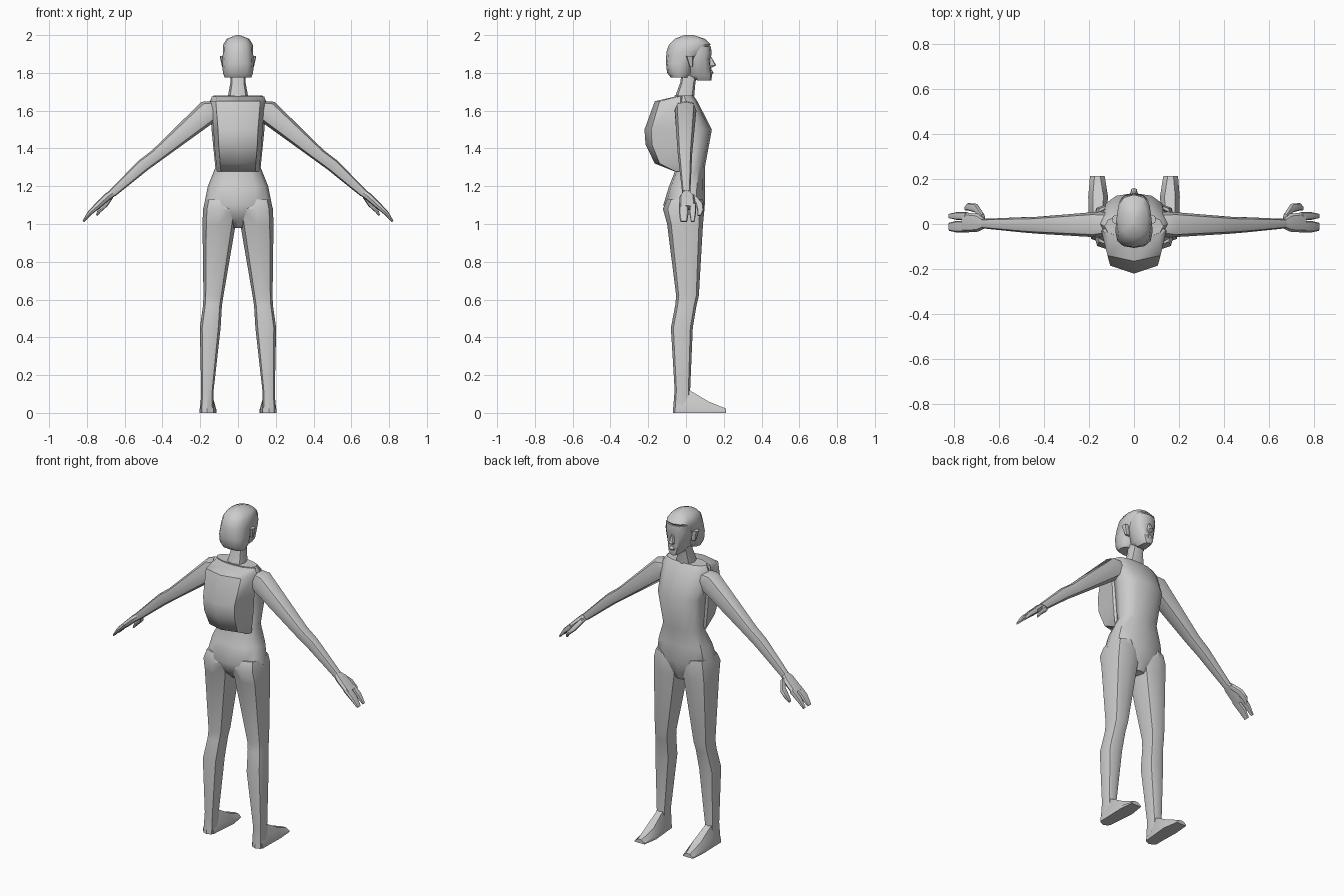
import bpy, bmesh, math
from mathutils import Vector

if "Cube" in bpy.data.objects:
    bpy.data.objects.remove(bpy.data.objects["Cube"])

grey = bpy.data.materials.new("light grey")
grey.use_nodes = True
grey.diffuse_color = (0.6, 0.6, 0.6, 1)
grey.node_tree.nodes["Principled BSDF"].inputs["Base Color"].default_value = grey.diffuse_color


def loft(name, *rings, mirror=False, crease=40):
    """Skin a row of rings, cap both ends and optionally mirror across x."""
    bm = bmesh.new()
    rows = [[bm.verts.new(point) for point in ring] for ring in rings]
    for lower, upper in zip(rows, rows[1:]):
        for i in range(len(lower)):
            bm.faces.new((lower[i - 1], lower[i], upper[i], upper[i - 1]))
    bm.faces.new(rows[0])
    bm.faces.new(rows[-1])
    bmesh.ops.recalc_face_normals(bm, faces=bm.faces)
    mesh = bpy.data.meshes.new(name)
    bm.to_mesh(mesh)
    bm.free()
    mesh.materials.append(grey)
    part = bpy.data.objects.new(name, mesh)
    bpy.context.collection.objects.link(part)
    bpy.ops.object.select_all(action='DESELECT')
    part.select_set(True)
    bpy.context.view_layer.objects.active = part
    bpy.ops.object.shade_smooth_by_angle(angle=math.radians(crease))
    if mirror:
        part.modifiers.new("mirror", 'MIRROR')


def rounded(centre, side, back, front, sides, power):
    """Rounded ring around a centre; lower power gives squarer corners."""
    points = []
    for i in range(sides):
        angle = math.tau * i / sides
        across, depth = [math.copysign(abs(k) ** power, k) if abs(k) > 1e-6 else 0
                         for k in (math.cos(angle), math.sin(angle))]
        reach = front if depth > 0 else back
        points.append(centre + side * across + Vector((0, reach * depth, 0)))
    return points


def level(z, half, back, front, x=0, widest=None, sides=8, power=0.75):
    """Horizontal section, widest halfway from back to front unless told."""
    middle = (back + front) / 2 if widest is None else widest
    return rounded(Vector((x, middle, z)), Vector((half, 0, 0)),
                   middle - back, front - middle, sides, power)


def trunk(**section):
    return level(sides=12, power=0.85, **section)


def skull(**section):
    return level(sides=12, power=0.8, **section)


def cheek(**section):
    return level(sides=12, widest=0.06, **section)


def bag(**section):
    return level(widest=-0.03, front=0, power=0.6, **section)


def across(at, thick, back, front):
    """Section square to the sloping arm, at a point (x, z)."""
    depth = (front - back) / 2
    slope = Vector((0.68, 0, 0.73))
    return rounded(Vector((at[0], back + depth, at[1])), slope * thick,
                   depth, depth, sides=8, power=0.75)


def wedge(y, inner, outer, height):
    """Section of the foot: flat sole, bevelled upper."""
    rim, bevel = height / 3, 0.02
    return [(inner, y, 0), (outer, y, 0), (outer, y, rim),
            (outer - bevel, y, height), (inner + bevel, y, height), (inner, y, rim)]


# Trunk, from crotch to collar
loft("torso",
     trunk(z=0.98, half=0.04, back=-0.04, front=0.06),
     trunk(z=1.03, half=0.13, back=-0.09, front=0.08),
     trunk(z=1.1, half=0.18, back=-0.12, front=0.1),
     trunk(z=1.2, half=0.16, back=-0.09, front=0.1),
     trunk(z=1.3, half=0.12, back=-0.05, front=0.1),
     trunk(z=1.5, half=0.14, back=-0.06, front=0.137),
     trunk(z=1.65, half=0.15, back=-0.06, front=0.06),
     trunk(z=1.68, half=0.13, back=-0.06, front=0.04))

# Neck, leaning forward
loft("neck",
     level(z=1.64, half=0.06, back=-0.07, front=0.04),
     level(z=1.75, half=0.04, back=-0.03, front=0.05),
     level(z=1.83, half=0.04, back=-0.02, front=0.07))

# Hair, a bob that is open towards the face
loft("hair",
     skull(z=1.775, half=0.07, back=-0.08, front=0.01),
     skull(z=1.8, half=0.08, back=-0.1, front=0.03),
     skull(z=1.85, half=0.083, back=-0.106, front=0.04),
     skull(z=1.91, half=0.08, back=-0.104, front=0.1),
     skull(z=1.95, half=0.078, back=-0.09, front=0.13),
     skull(z=1.98, half=0.06, back=-0.06, front=0.1),
     skull(z=2, half=0.01, back=-0.01, front=0.04))

# Face, tapering to the chin
loft("face",
     cheek(z=1.76, half=0.026, back=0.06, front=0.134),
     cheek(z=1.785, half=0.045, back=0, front=0.138),
     cheek(z=1.875, half=0.07, back=0, front=0.128),
     cheek(z=1.9, half=0.07, back=0, front=0.136),
     cheek(z=1.94, half=0.07, back=0, front=0.132))
loft("nose",
     level(z=1.825, half=0.012, back=0.11, front=0.132),
     level(z=1.84, half=0.016, back=0.11, front=0.16),
     level(z=1.885, half=0.006, back=0.11, front=0.134), crease=20)
loft("lips",
     level(z=1.79, half=0.014, back=0.11, front=0.138),
     level(z=1.803, half=0.02, back=0.11, front=0.146),
     level(z=1.815, half=0.01, back=0.11, front=0.136), crease=20)
loft("ears",
     level(z=1.83, x=0.07, half=0.014, back=0.02, front=0.035),
     level(z=1.89, x=0.08, half=0.017, back=0, front=0.04), mirror=True)

# Backpack
loft("backpack",
     bag(z=1.278, half=0.112, back=-0.06),
     bag(z=1.32, half=0.116, back=-0.165),
     bag(z=1.42, half=0.126, back=-0.214),
     bag(z=1.5, half=0.13, back=-0.22),
     bag(z=1.65, half=0.145, back=-0.165),
     bag(z=1.675, half=0.14, back=-0.055), crease=45)

# Arms
shoulder, elbow, wrist, knuckles = (0.15, 1.6), (0.43, 1.364), (0.665, 1.163), (0.755, 1.085)
loft("arms",
     across((0.1, 1.61), thick=0.055, back=-0.05, front=0.05),
     across(shoulder, thick=0.064, back=-0.06, front=0.055),
     across(elbow, thick=0.036, back=-0.043, front=0.032),
     across((0.5, 1.312), thick=0.035, back=-0.037, front=0.03),
     across(wrist, thick=0.022, back=-0.02, front=0.023), mirror=True)

# Hands: palm, two finger groups and thumb
loft("palms",
     across(wrist, thick=0.02, back=-0.02, front=0.025),
     across((0.69, 1.145), thick=0.02, back=-0.034, front=0.045),
     across(knuckles, thick=0.017, back=-0.038, front=0.052), mirror=True)
for name, back, front in (("index_fingers", 0.018, 0.053), ("outer_fingers", -0.038, 0.014)):
    loft(name,
         across((0.74, 1.098), thick=0.016, back=back, front=front),
         across((0.785, 1.058), thick=0.013, back=back, front=front),
         across((0.82, 1.013), thick=0.005, back=back + 0.008, front=front - 0.008),
         mirror=True)
loft("thumbs",
     across((0.67, 1.15), thick=0.014, back=0.01, front=0.045),
     across((0.7, 1.105), thick=0.014, back=0.05, front=0.09),
     across((0.735, 1.07), thick=0.011, back=0.06, front=0.093),
     across((0.748, 1.045), thick=0.005, back=0.06, front=0.08), mirror=True)

# Legs, from hip to heel
loft("legs",
     level(z=1.13, x=0.1, half=0.07, back=-0.1, front=0.09),
     level(z=1.08, x=0.093, half=0.092, back=-0.122, front=0.098),
     level(z=1, x=0.1, half=0.088, back=-0.1, front=0.09),
     level(z=0.62, x=0.13, half=0.053, back=-0.052, front=0.068),
     level(z=0.57, x=0.135, half=0.05, back=-0.057, front=0.056),
     level(z=0.45, x=0.147, half=0.055, back=-0.08, front=0.036),
     level(z=0.12, x=0.162, half=0.033, back=-0.06, front=0.022),
     level(z=0, x=0.164, half=0.036, back=-0.07, front=0.03), mirror=True)

# Feet
loft("feet",
     wedge(y=-0.05, inner=0.13, outer=0.2, height=0.06),
     wedge(y=0.01, inner=0.125, outer=0.2, height=0.125),
     wedge(y=0.12, inner=0.115, outer=0.203, height=0.06),
     wedge(y=0.213, inner=0.13, outer=0.195, height=0.022), mirror=True, crease=30)
